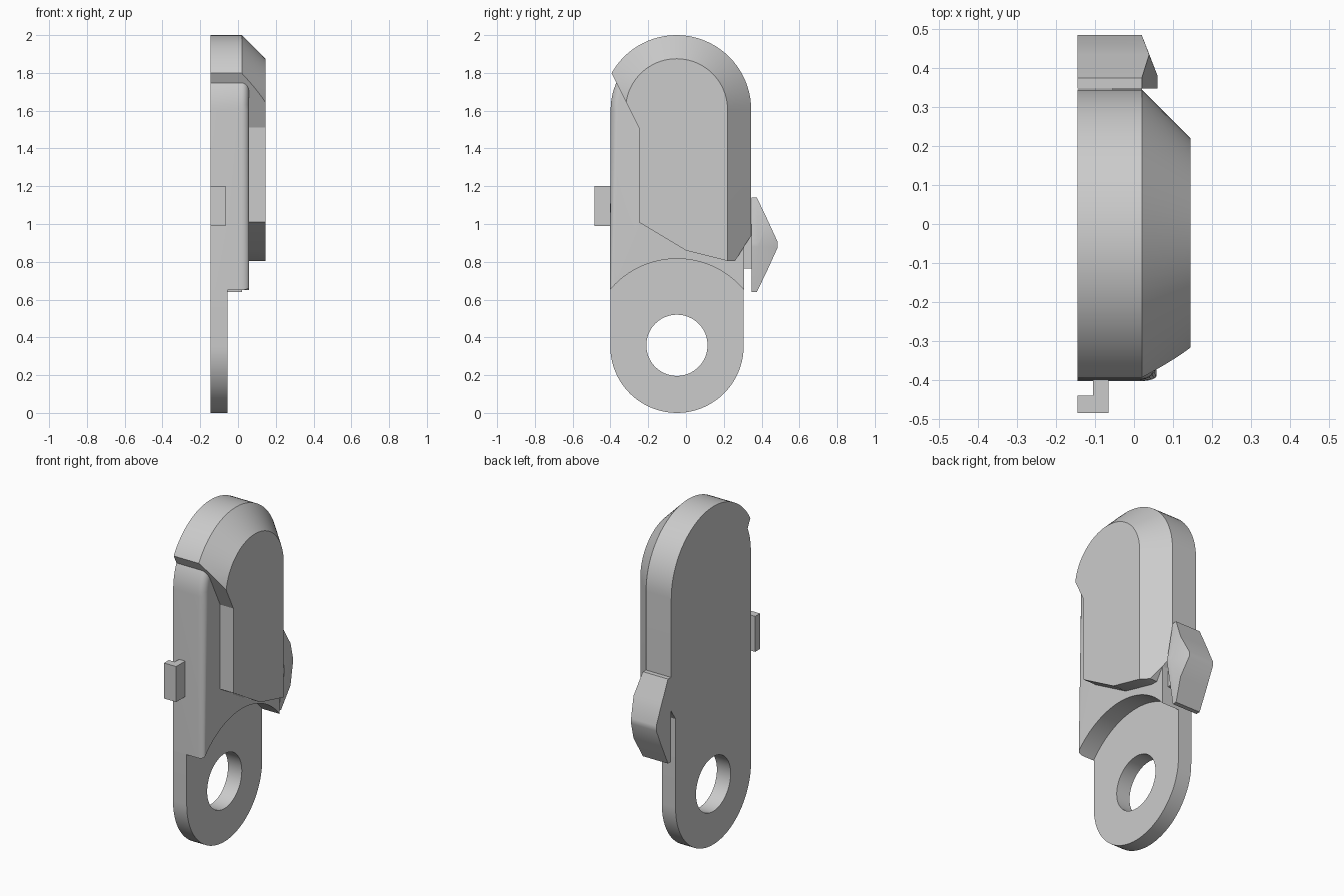
import bpy, bmesh
from math import sin, cos, pi, atan2, radians

cube = bpy.data.objects.get("Cube")
if cube:
    bpy.data.objects.remove(cube, do_unlink=True)

gray = bpy.data.materials.new("plain gray")
gray.use_nodes = True
COLOR = (0.6, 0.6, 0.6, 1)
gray.diffuse_color = COLOR
gray.node_tree.nodes["Principled BSDF"].inputs["Base Color"].default_value = COLOR

BACK = -0.145          # flat side
CY = -0.048            # centre line of the long plate
BOTTOM, TOP = 0.353, 1.605


def arc(cy, cz, r, start, end, n=40):
    """Points (y, z) along an arc, angles in radians."""
    return [(cy + r * cos(start + (end - start) * i / n),
             cz + r * sin(start + (end - start) * i / n)) for i in range(n + 1)]


def finish(name, bm):
    bmesh.ops.recalc_face_normals(bm, faces=bm.faces)
    mesh = bpy.data.meshes.new(name)
    bm.to_mesh(mesh)
    bm.free()
    obj = bpy.data.objects.new(name, mesh)
    bpy.context.collection.objects.link(obj)
    mesh.materials.append(gray)
    return obj


def loft(name, layers):
    """Join outlines of equal point count, each given as (x, [(y, z)...])."""
    bm = bmesh.new()
    rings = [[bm.verts.new((x, y, z)) for y, z in pts] for x, pts in layers]
    n = len(rings[0])
    for a, b in zip(rings, rings[1:]):
        for i in range(n):
            j = (i + 1) % n
            bm.faces.new((a[i], a[j], b[j], b[i]))
    bm.faces.new(rings[0])
    bm.faces.new(rings[-1])
    return finish(name, bm)


def prism(name, x0, x1, pts):
    return loft(name, [(x0, pts), (x1, pts)])


def boolean(obj, cutter, operation):
    mod = obj.modifiers.new("cut", "BOOLEAN")
    mod.operation, mod.object, mod.solver = operation, cutter, "EXACT"
    cutter.hide_render = True
    bpy.context.view_layer.objects.active = obj
    bpy.ops.object.modifier_apply(modifier=mod.name)
    bpy.data.objects.remove(cutter, do_unlink=True)


def smooth(obj):
    bpy.ops.object.select_all(action="DESELECT")
    obj.select_set(True)
    bpy.context.view_layer.objects.active = obj
    bpy.ops.object.shade_smooth_by_angle(angle=radians(25))


# Thin base plate with the round eye at the bottom
R = 0.353
plate = prism("eye_plate", BACK, -0.055,
              arc(CY, BOTTOM, R, pi, 2 * pi) + [(CY + R, 1.0), (CY - R, 1.0)])
boolean(plate, prism("eye_cutter", -0.5, 0.5,
                     arc(CY, BOTTOM + 0.005, 0.162, 0, 2 * pi, 64)[:-1]), "DIFFERENCE")

# Thick body: rounded top, concave lower edge around the eye
half = atan2(0.3, R)
body = prism("body", BACK, 0.058,
             arc(CY, TOP, R - 0.002, 0, pi)
             + arc(CY, BOTTOM, 0.463, pi - half * 0.99, half * 0.99))
bm = bmesh.new()
bm.from_mesh(body.data)
rim = [e for e in bm.edges
       if all(v.co.x > 0.05 for v in e.verts)
       and (all(v.co.z > 1.5 for v in e.verts)
            or abs(e.verts[0].co.z - e.verts[1].co.z) > 0.5)
       and sum(v.co.y for v in e.verts) < 0.2]
bmesh.ops.bevel(bm, geom=rim, offset=0.04, segments=6, profile=0.5, affect="EDGES")
bm.to_mesh(body.data)
bm.free()

# Raised cover: chamfered stadium trimmed to a stepped outline


def stadium(r):
    return arc(-0.05, TOP, r, 0, pi) + [(-0.05 - r, 0.5), (-0.05 + r, 0.5)]


cover = loft("cover", [(BACK, stadium(0.395)), (0.02, stadium(0.395)),
                       (0.145, stadium(0.27))])
trim = prism("cover_trim", -0.5, 0.5,
             [(-0.25, 1.51), (-0.25, 1.01), (0, 0.86), (0.22, 0.805),
              (0.26, 0.805), (0.6, 1.345), (0.6, 2.3), (-0.645, 2.3)])
boolean(cover, trim, "INTERSECT")

# Back thumb lever: pointed outline with a low ridge on its outer side
MID = 0.89
bm = bmesh.new()
for s in (-1, 1):
    for y, dz, x in ((0.348, 0.25, 0.02), (0.375, 0.25, 0.02), (0.435, 0.125, 0.039),
                     (0.485, 0.015, 0.02)):
        bm.verts.new((BACK, y, MID + s * dz))
        bm.verts.new((x, y, MID + s * dz))
    for y in (0.348, 0.382):
        bm.verts.new((0.06, y, MID + s * 0.01))
hull = bmesh.ops.convex_hull(bm, input=bm.verts)
bmesh.ops.delete(bm, geom=list({g for g in hull["geom_interior"]
                                if isinstance(g, bmesh.types.BMVert)}), context="VERTS")
bmesh.ops.dissolve_limit(bm, angle_limit=0.02, verts=bm.verts, edges=bm.edges)
lever = finish("thumb_lever", bm)

# Bridge joining the lever to the body
bridge = prism("lever_bridge", -0.055, 0.02,
               [(0.28, 0.765), (0.36, 0.765), (0.36, 1.0), (0.28, 1.0)])

# Front hook, L-shaped from above
tip = prism("hook_tip", BACK, -0.065,
            [(-0.485, 0.99), (-0.44, 0.99), (-0.44, 1.2), (-0.485, 1.2)])
stem = prism("hook_stem", -0.105, -0.065,
             [(-0.44, 0.99), (-0.39, 0.99), (-0.39, 1.2), (-0.44, 1.2)])

for part in (plate, body, cover, lever):
    smooth(part)
